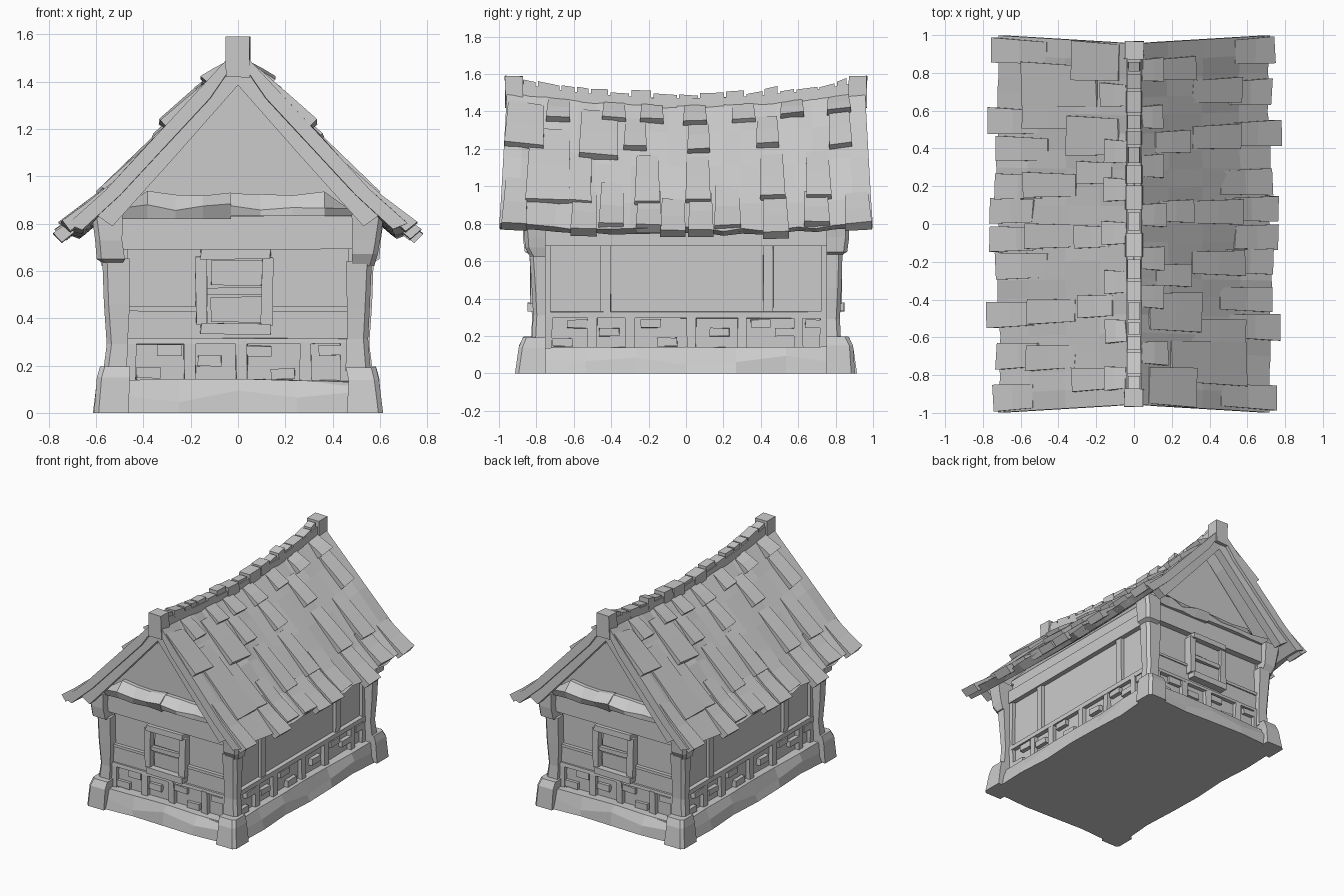
import bpy, bmesh, math, random
from mathutils import Vector

if "Cube" in bpy.data.objects:
    bpy.data.objects.remove(bpy.data.objects["Cube"])

random.seed(4)


def J(a):
    return random.uniform(-a, a)


def mesh(name, verts, faces, twin=True):
    """Flat mesh; twin adds a copy turned half way round the vertical axis."""
    me = bpy.data.meshes.new(name)
    me.from_pydata([tuple(v) for v in verts], [], faces)
    bm = bmesh.new()
    bm.from_mesh(me)
    bmesh.ops.recalc_face_normals(bm, faces=bm.faces)
    bm.to_mesh(me)
    bm.free()
    for k in range(2 if twin else 1):
        ob = bpy.data.objects.new(name + ("_twin" if k else ""), me)
        ob.rotation_euler.z = math.pi * k
        bpy.context.collection.objects.link(ob)


def loft(name, rings, twin=True):
    n, m = len(rings[0]), len(rings)
    faces = [(r * n + i, r * n + (i + 1) % n, (r + 1) * n + (i + 1) % n, (r + 1) * n + i)
             for r in range(m - 1) for i in range(n)]
    faces += [tuple(range(n)), tuple(range((m - 1) * n, m * n))]
    mesh(name, [p for r in rings for p in r], faces, twin)


def box(name, x, y, z, j=0.0, twin=True):
    rings = [[(a + J(j), b + J(j), c + J(j)) for a, b in
              ((x[0], y[0]), (x[1], y[0]), (x[1], y[1]), (x[0], y[1]))] for c in z]
    loft(name, rings, twin)


FY, SX = -0.77, 0.485      # wall planes: front y, right side x


def front(name, u, z, out, j=0.003):
    box(name, u, (FY - out, FY + 0.02), z, j)


def side(name, u, z, out, j=0.003):
    box(name, (SX - 0.02, SX + out), u, z, j)


# House body with gables
outline = [(-SX, 0.1), (SX, 0.1), (SX, 0.88), (0, 1.4), (-SX, 0.88)]
loft("house_body", [[(x, y, z) for x, z in outline] for y in (FY, -FY)], False)


# Stone plinth: rough sloping stones round a plain core
def stone(u0, u1, foot, n):
    return [(u0 + (u1 - u0) * k / n, [(foot + J(.012), 0), (foot - .005 + J(.012), .07 + J(.03)),
             (foot - .035 + J(.01), .138 + J(.008)), (foot - .16, .14), (foot - .16, 0)])
            for k in range(n + 1)]


box("plinth_core", (-0.53, 0.53), (-0.84, 0.84), (0, 0.13), 0, False)
loft("front_plinth", [[(u, -d, z) for d, z in prof] for u, prof in stone(-.5, .5, .875, 4)])
loft("side_plinth", [[(d, u, z) for d, z in prof] for u, prof in stone(-.8, .8, .578, 6)])

# Corner posts: each row is outer x and height; depth follows the outer x
parts = {"foot": [(.612, 0), (.60, .14), (.578, .195)],
         "post": [(.565, .17), (.555, .30), (.562, .45), (.57, .65)],
         "capital": [(.57, .63), (.592, .66), (.602, .74), (.612, .83)]}
for s, tag in ((1, "right"), (-1, "left")):
    for part, rows in parts.items():
        rings = []
        for b, z in rows:
            a, d = .462 + J(.008), .75
            a += .02 * (part == "capital")
            c = b + (.297 if part == "foot" else .265) + J(.006)
            b += J(.006)
            z += J(.012) if z else 0
            rings.append([(s * a, -c, z), (s * (b - .02), -c, z), (s * b, -c + .02, z),
                          (s * b, -d, z), (s * a, -d, z)])
        loft(f"{tag}_corner_{part}", rings)

# Front wall timbers and loose stones
front("front_sill_rail", (-.47, .47), (.29, .315), .03)
front("front_lower_panel", (-.47, .47), (.31, .435), .015, .002)
front("front_panel_strip", (-.47, .47), (.43, .45), .025, .002)
front("front_top_beam", (-.5, .5), (.69, .83), .05)
for x in (-.455, -.205, .015, .285, .455):
    front("front_stud", (x - .025, x + .025), (.13, .30), .03, .004)
for x, z in ((-.29, .265), (-.38, .17), (-.12, .22), (.09, .26), (.19, .165), (.39, .265)):
    front("front_brick", (x - .05, x + .05), (z - .022, z + .022), .025)

# Window
front("window_pane", (-.13, .11), (.36, .66), .025, 0)
front("window_bar", (-.13, .11), (.5, .53), .05)
for z in (.335, .652):
    front("window_rail", (-.158, .137), (z, z + .04), .075, .005)
for x in (-.155, .125):
    front("window_jamb", (x - .025, x + .02), (.37, .66), .06, .005)
for z in (.385, .54):
    front("window_shutter", (-.115, .1), (z, z + .105), .04, .004)

# Gable tie log, in two rough lengths
for tag, x0, x1, bottom in (("left", -.5, -.03, .82), ("right", -.04, .5, .833)):
    rings = []
    for k in range(5):
        x = x0 + (x1 - x0) * k / 4
        top = min(.93 + J(.012), 1.355 - abs(x) * 1.03)
        rings.append([(x, FY + .03, bottom), (x, FY - .07 + J(.01), bottom),
                      (x, FY - .09 + J(.015), .87 + J(.015)), (x, FY - .03, top), (x, FY + .03, top)])
    loft(tag + "_tie_log", rings)

# Side wall timbers and loose stones
side("side_sill_rail", (-.76, .76), (.295, .33), .03)
side("side_top_rail", (-.78, .78), (.68, .78), .035)
for y in (-.75, -.43, .44, .75):
    side("side_post", (y - .028, y + .028), (.32, .69), .025)
for y in (-.74, -.5, -.3, .03, .3, .6, .74):
    side("side_stud", (y - .025, y + .025), (.13, .30), .03, .004)
for z, ys in ((.265, (-.58, -.19, .4, .69)), (.22, (-.41, .18, .53)), (.167, (-.66, -.1))):
    for y in ys:
        side("side_brick", (y - .053, y + .053), (z - .022, z + .022), .03)

# Roof surface: x along the slope, y along the ridge, h lifts off the surface
PX, PZ = (0, .3, .58, .84), (1.545, 1.222, .92, .695)


def surf(x, y, h=0.0):
    i = 0 if x < .3 else 1 if x < .58 else 2
    t = (x - PX[i]) / (PX[i + 1] - PX[i])
    z = PZ[i] + t * (PZ[i + 1] - PZ[i]) - (1 - y * y) * (.075 - .065 * x)
    return Vector((x + .7 * h * min(1, x / .05), y * (.955 + .06 * x), z + .7 * h))


# Roof sheet
rings = []
for k in range(21):
    y = -1 + k / 10
    xs = (0, .18, .36, .56, .722 + J(.012))
    j = .01 if 0 < k < 20 else 0
    rings.append([surf(x, y, J(j)) for x in xs] + [surf(x - .02 * (x > 0), y, -.06) for x in reversed(xs)])
loft("roof_sheet", rings)


# Shingles: raised at their lower end, laid in four loose courses
def shingle(y0, y1, xa, xb, h):
    rg = []
    for t, q in ((0, .004), (.5, .6 * h), (1, h)):
        x, w = xa + t * (xb - xa), .008 * t
        rg.append([surf(x, y0 - w, -.03), surf(x + J(.006), y0 - w, q),
                   surf(x + J(.006), y1 + w, q), surf(x, y1 + w, -.03)])
    loft("shingle", rg)


for xa, xb, w, ys in ((.04, .13, .058, (-.71, -.40, -.19, .05, .32, .59, .85)),
                      (.11, .28, .055, (-.28, .45, .85)), (.08, .31, .1, (-.89, -.48)),
                      (.13, .30, .055, (.07,)), (.31, .55, .06, (-.58, -.21, .065, .47, .72)),
                      (.2, .56, .11, (-.75,))):
    for y in ys:
        shingle(y - w, y + w, xa, xb + J(.025), .036 + J(.006))
for y, xb in ((-.92, .73), (-.55, .75), (-.4, .715), (-.2, .72), (-.07, .745), (.08, .745),
              (.22, .715), (.48, .765), (.7, .71), (.92, .73)):
    shingle(y - .06, y + .06 + J(.01), .49 + J(.05), xb, .028 + J(.006))

# Barge boards under the roof edge, at each slope of the gable
for s, tag in ((1, "right"), (-1, "left")):
    rings = []
    for x in (0, .3, .61):
        p = surf(x, -1)
        f, b = p.y + .02, p.y + .085
        top, low = p.z - .05, p.z - .16 + .09 * x
        xl = x * .87
        rings.append([(s * x, f, top), (s * xl, f, low), (s * xl, b, low), (s * x, b, top)])
    loft(tag + "_barge_board", rings)


# Ridge beam, end blocks and stepped ridge caps
def ridge(y):
    return 1.485 + .1 * y * y


def ridge_ring(y, w, low, up):
    return [(-w, y, ridge(y) - low), (w, y, ridge(y) - low), (w * .9, y, ridge(y) + up), (-w * .9, y, ridge(y) + up)]


loft("ridge_beam", [ridge_ring(-.95 + .19 * k, .042, .1, -.015) for k in range(11)], False)
box("ridge_end", (-.05, .05), (-.966, -.87), (1.42, 1.59), .004)
y = -.87
while y < .84:
    e = min(y + random.uniform(.07, .14), .87)
    w, h = .04 + J(.008), .01 + J(.01)
    loft("ridge_cap", [ridge_ring(q, w, .07, h + J(.008)) for q in (y, e - .012)], False)
    y = e
